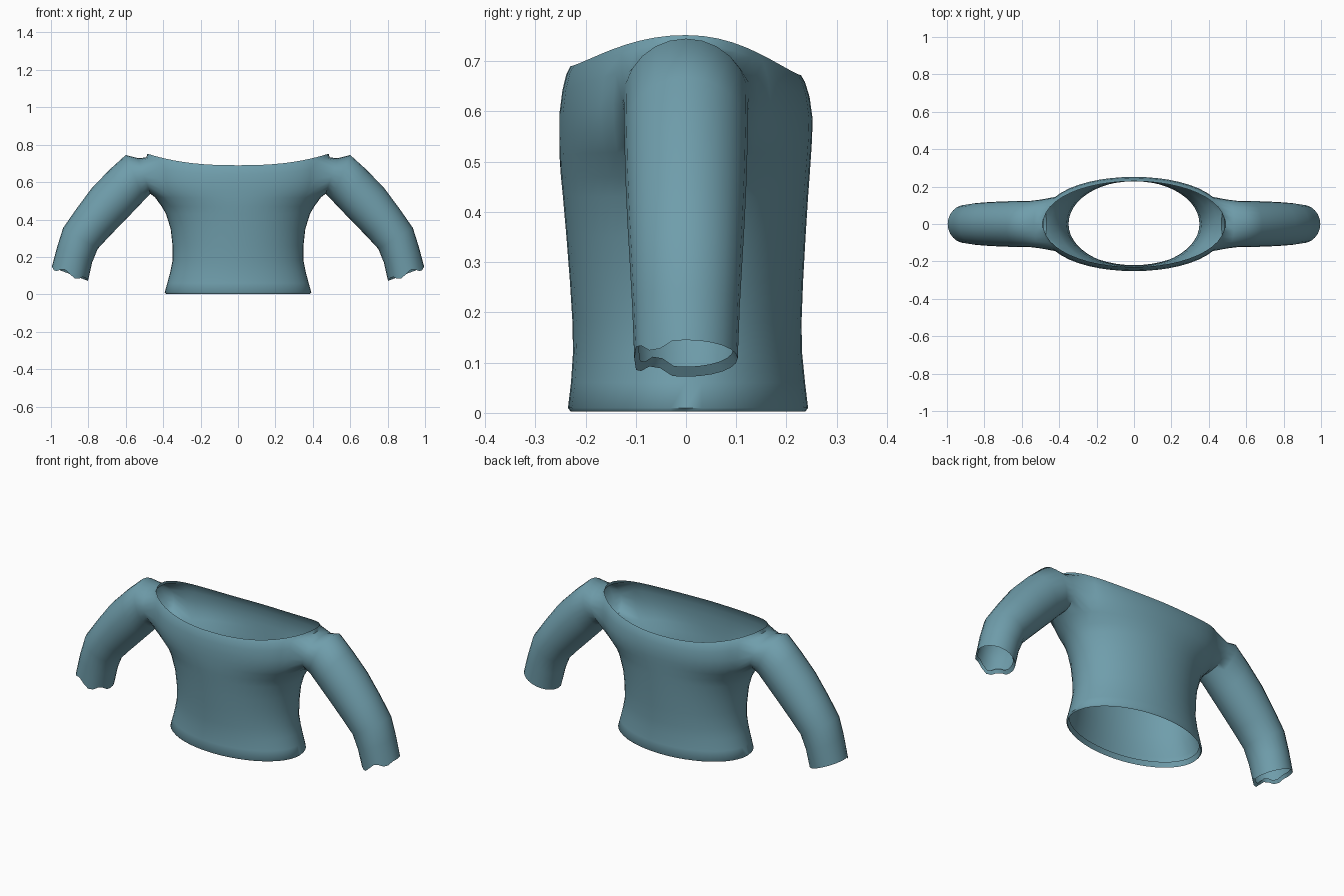
import bpy, bmesh, math
from mathutils import Vector

if "Cube" in bpy.data.objects:
    bpy.data.objects.remove(bpy.data.objects["Cube"])

cloth = bpy.data.materials.new("dusty teal cloth")
cloth.diffuse_color = (0.16, 0.34, 0.41, 1)
cloth.use_nodes = True
cloth.node_tree.nodes["Principled BSDF"].inputs["Base Color"].default_value = cloth.diffuse_color

SEG = 24            # columns over half of the torso
C0, C1 = 8, 16      # columns bounding the armhole
bm = bmesh.new()


def torso_point(t, hx, hf, hb, z, power=1.0):
    s = math.sin(t)
    hy = hb if s > 0 else hf
    y = math.copysign(abs(s) ** power, s) * hy
    return Vector((max(0, hx * math.cos(t)), y, z))


def neck_height(t):
    # neckline dips at the middle and rises to the shoulders
    low = 0.69 if t < 0 else 0.672
    return low + (0.752 - low) * abs(math.cos(t)) ** 2.5


# half width, front depth, back depth, height: folded hem up to the armpit
lower = [(0.375, 0.220, 0.228, 0.03), (0.385, 0.230, 0.238, 0.003),
         (0.392, 0.235, 0.243, 0.010), (0.378, 0.229, 0.237, 0.06),
         (0.362, 0.225, 0.231, 0.12), (0.350, 0.226, 0.230, 0.18),
         (0.350, 0.231, 0.233, 0.26), (0.360, 0.238, 0.238, 0.35),
         (0.385, 0.245, 0.243, 0.43), (0.408, 0.249, 0.246, 0.47)]
# half width, front depth, back depth, share of the way to the neckline, roundness
upper = [(0.445, 0.252, 0.249, 0.08, 0.88), (0.475, 0.252, 0.251, 0.27, 0.82),
         (0.487, 0.252, 0.252, 0.50, 0.80), (0.490, 0.246, 0.246, 0.75, 0.82),
         (0.490, 0.238, 0.237, 0.92, 0.88), (0.485, 0.230, 0.229, 1.0, 0.95)]

angles = [-math.pi / 2 + math.pi * i / SEG for i in range(SEG + 1)]
rows = [[bm.verts.new(torso_point(t, *r)) for t in angles] for r in lower]
for hx, hf, hb, f, p in upper:
    rows.append([bm.verts.new(torso_point(t, hx, hf, hb, 0.5 + (neck_height(t) - 0.5) * f, p))
                 for t in angles])

# torso skin, leaving the armhole open
R0 = len(lower)
R1 = R0 + 4
for j in range(len(rows) - 1):
    for i in range(SEG):
        if R0 <= j < R1 and C0 <= i < C1:
            continue
        bm.faces.new((rows[j][i], rows[j][i + 1], rows[j + 1][i + 1], rows[j + 1][i]))

# armhole edge, starting at the middle of its back side
mid = (R0 + R1) // 2
loop = [rows[j][C1] for j in range(mid, R1)]
loop += [rows[R1][i] for i in range(C1, C0, -1)]
loop += [rows[j][C0] for j in range(R1, R0, -1)]
loop += [rows[R0][i] for i in range(C0, C1)]
loop += [rows[j][C1] for j in range(R0, mid)]
N = len(loop)

# sleeve sections: top (x, z), underside (x, z), half depth
sleeve = [((0.535, 0.728), (0.468, 0.537), 0.130), ((0.600, 0.745), (0.500, 0.505), 0.124),
          ((0.685, 0.668), (0.555, 0.447), 0.123), ((0.780, 0.570), (0.620, 0.380), 0.121),
          ((0.862, 0.460), (0.690, 0.308), 0.117), ((0.935, 0.355), (0.750, 0.243), 0.112),
          ((0.968, 0.250), (0.780, 0.170), 0.107), ((0.996, 0.145), (0.802, 0.072), 0.103),
          ((0.982, 0.160), (0.815, 0.092), 0.094)]
prev = loop
for n, (top, low, depth) in enumerate(sleeve):
    a, b = Vector((top[0], 0, top[1])), Vector((low[0], 0, low[1]))
    ring = []
    for k in range(N):
        ang = 2 * math.pi * k / N
        p = (a + b) / 2 + (a - b) / 2 * math.sin(ang) + Vector((0, depth * math.cos(ang), 0))
        # ragged front edge of the cuff
        if n >= len(sleeve) - 2 and math.cos(ang) < -0.3:
            p.z += 0.014 * math.sin(5 * ang)
        ring.append(bm.verts.new(p))
    for k in range(N):
        m = (k + 1) % N
        bm.faces.new((prev[k], prev[m], ring[m], ring[k]))
    prev = ring

bmesh.ops.recalc_face_normals(bm, faces=bm.faces)
outer = max(bm.faces, key=lambda f: f.calc_center_median().y)
if outer.normal.y < 0:
    bmesh.ops.reverse_faces(bm, faces=bm.faces)

mesh = bpy.data.meshes.new("sweater")
bm.to_mesh(mesh)
bm.free()
mesh.materials.append(cloth)
sweater = bpy.data.objects.new("sweater", mesh)
bpy.context.collection.objects.link(sweater)
bpy.context.view_layer.objects.active = sweater
sweater.select_set(True)
bpy.ops.object.shade_smooth_by_angle(angle=math.radians(60))

# matching left half
mirror = sweater.modifiers.new("left half", 'MIRROR')
mirror.use_clip = True
mirror.merge_threshold = 0.0005
